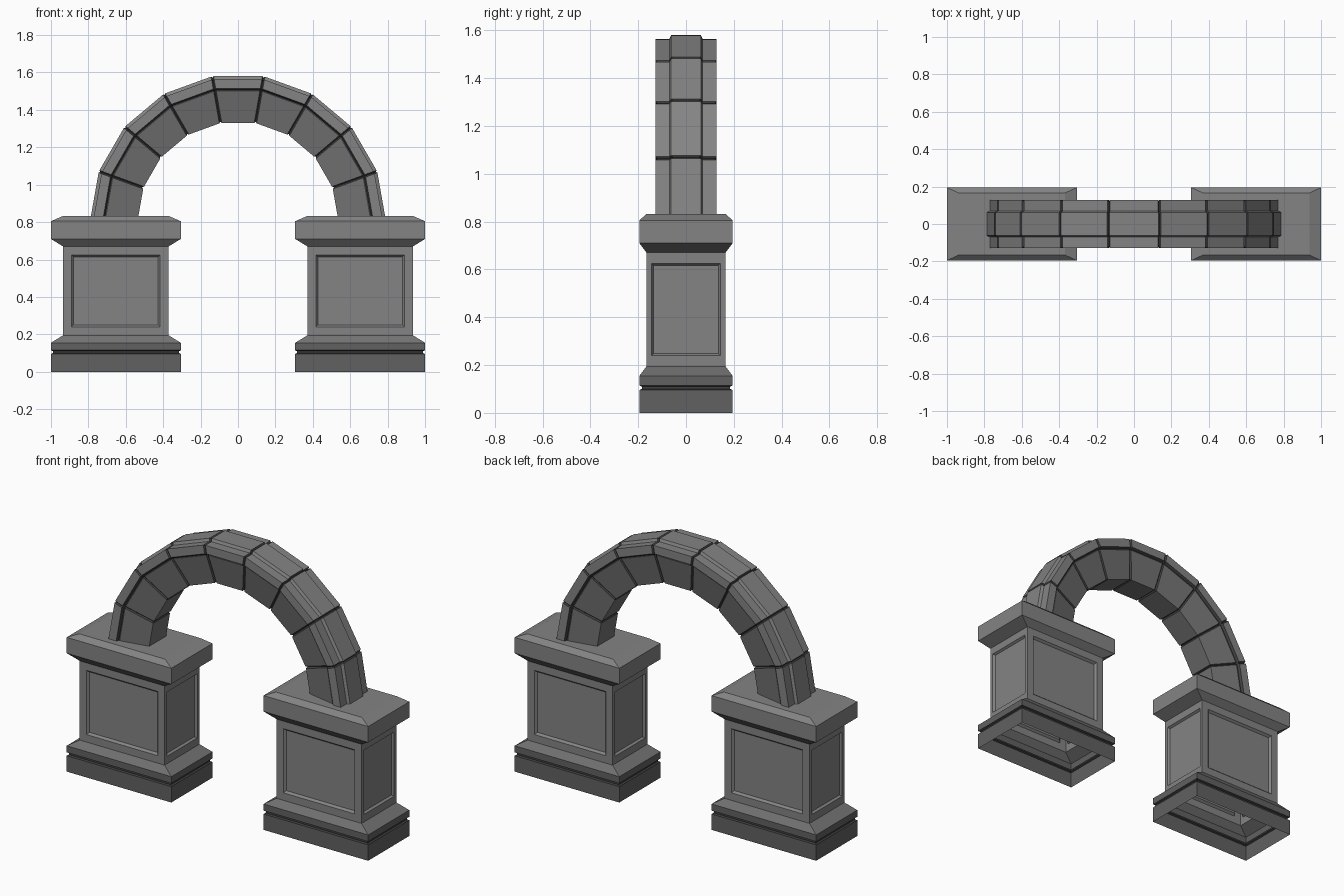
import bpy, bmesh
from math import cos, radians, sin, tan

if "Cube" in bpy.data.objects:
    bpy.data.objects.remove(bpy.data.objects["Cube"])


def grey(name, v):
    mat = bpy.data.materials.new(name)
    mat.diffuse_color = (v, v, v, 1)
    mat.use_nodes = True
    mat.node_tree.nodes["Principled BSDF"].inputs["Base Color"].default_value = mat.diffuse_color
    return mat


# Weathered stone tones
STONE, SHADED, BASE, GROOVE = range(4)
TONES = [grey("stone", 0.23), grey("shaded_stone", 0.17),
         grey("base_stone", 0.12), grey("groove_stone", 0.05)]


def finish(bm, name):
    mesh = bpy.data.meshes.new(name)
    bm.to_mesh(mesh)
    bm.free()
    for mat in TONES:
        mesh.materials.append(mat)
    obj = bpy.data.objects.new(name, mesh)
    bpy.context.collection.objects.link(obj)
    return obj


def bridge(bm, a, b):
    n = len(a)
    return [bm.faces.new((a[i], a[(i + 1) % n], b[(i + 1) % n], b[i])) for i in range(n)]


# Pedestal: stacked rectangular rings (z, half width x, half depth y, tone above), open underneath
LEVELS = [
    (0.0, 0.347, 0.195, BASE), (0.095, 0.347, 0.195, GROOVE),      # base block
    (0.10, 0.337, 0.185, GROOVE), (0.11, 0.337, 0.185, GROOVE),    # groove
    (0.115, 0.347, 0.195, BASE), (0.155, 0.347, 0.195, SHADED),    # plinth
    (0.195, 0.282, 0.165, STONE), (0.67, 0.282, 0.165, SHADED),    # body
    (0.71, 0.347, 0.195, STONE), (0.805, 0.347, 0.195, STONE),     # cap
    (0.832, 0.285, 0.166, STONE),
]
BODY = 6


def pedestal(name, cx):
    bm = bmesh.new()
    rings = [[bm.verts.new((cx + sx * hx, sy * hy, z))
              for sx, sy in ((-1, -1), (1, -1), (1, 1), (-1, 1))] for z, hx, hy, _ in LEVELS]
    panels = []
    for i in range(len(rings) - 1):
        faces = bridge(bm, rings[i], rings[i + 1])
        for f in faces:
            f.material_index = LEVELS[i][3]
        if i == BODY:
            panels = faces
    bm.faces.new(rings[-1])
    bm.normal_update()
    # recessed panels on all four sides, wider frame on front and back
    bmesh.ops.inset_individual(bm, faces=panels, thickness=0.03)
    for f in panels:
        facing_y = abs(f.normal.y) > 0.5
        for v in f.verts:
            v.co.z = 0.24 if v.co.z < 0.43 else 0.625
            if facing_y:
                v.co.x = cx + (0.237 if v.co.x > cx else -0.237)
    bmesh.ops.inset_individual(bm, faces=[panels[0], panels[2]], thickness=0.016, depth=-0.013)
    bmesh.ops.inset_individual(bm, faces=[panels[1], panels[3]], thickness=0.011, depth=-0.013)
    return finish(bm, name)


pedestal("left_pedestal", -0.653)
pedestal("right_pedestal", 0.653)

# Arch: half cross-section (depth y, radius) tapering inward, with side groove and raised outer band
HALF = [(0.08, 0.53), (0.113, 0.698), (0.113, 0.706),
        (0.127, 0.714), (0.127, 0.764), (0.070, 0.764), (0.062, 0.78)]
SECTION = HALF + [(-y, r) for y, r in reversed(HALF)]
HALF_TONES = [SHADED, GROOVE, GROOVE, STONE, STONE, STONE]
SECTION_TONES = HALF_TONES + [STONE] + HALF_TONES[::-1] + [SHADED]
CENTRE_Z, STEP, JOINT = 0.80, 20, 0.007


def arch_ring(bm, mid, side, inset):
    """Section ring on one end of the block whose middle is at angle mid."""
    m = radians(mid)
    verts = []
    for y, r in SECTION:
        rr = r + inset if r < 0.6 else r - inset
        yy = y - inset if y > 0 else y + inset
        along = side * (rr * tan(radians(STEP / 2)) - (0 if inset else JOINT))
        verts.append(bm.verts.new((rr * cos(m) - along * sin(m), yy,
                                   CENTRE_Z + rr * sin(m) + along * cos(m))))
    return verts


# Nine wedge blocks with dark chamfered joints
bm = bmesh.new()
for k in range(9):
    mid = STEP * k + STEP / 2
    ends = [arch_ring(bm, mid, -1, JOINT), arch_ring(bm, mid, -1, 0),
            arch_ring(bm, mid, 1, 0), arch_ring(bm, mid, 1, JOINT)]
    for j in range(3):
        for f, tone in zip(bridge(bm, ends[j], ends[j + 1]), SECTION_TONES):
            f.material_index = tone if j == 1 else GROOVE
    if k == 0:
        bm.faces.new(ends[0])
    if k == 8:
        bm.faces.new(ends[-1])
bmesh.ops.remove_doubles(bm, verts=bm.verts, dist=0.0005)
bmesh.ops.recalc_face_normals(bm, faces=bm.faces)
finish(bm, "arch_blocks")
